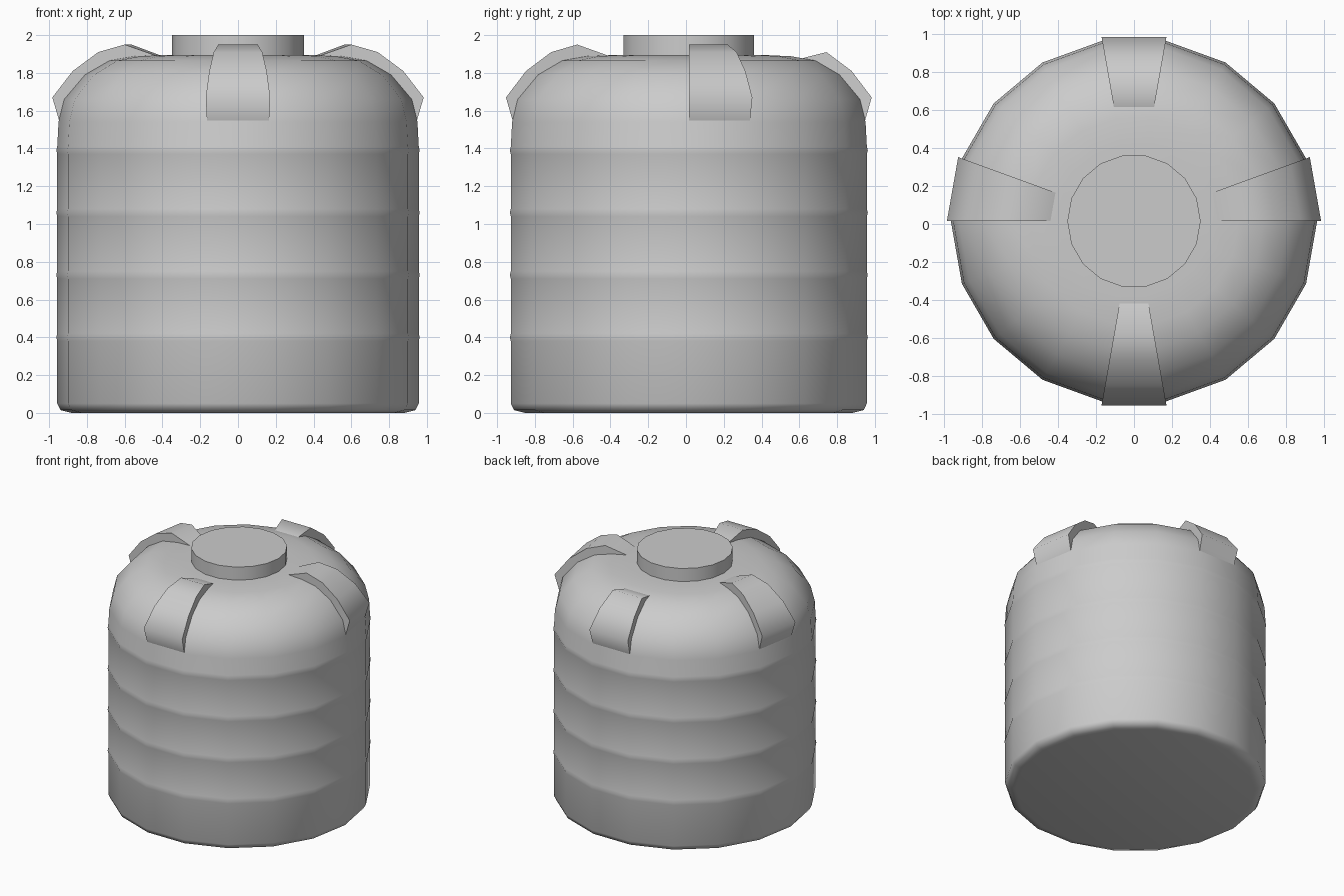
import bpy, bmesh, math

cube = bpy.data.objects.get("Cube")
if cube:
    bpy.data.objects.remove(cube, do_unlink=True)

SIDES = 18
CENTRE_Y = 0.015

grey = bpy.data.materials.new("grey plastic")
grey.use_nodes = True
grey.diffuse_color = (0.6, 0.6, 0.6, 1)
grey.node_tree.nodes["Principled BSDF"].inputs["Base Color"].default_value = (0.6, 0.6, 0.6, 1)


def polar(r, z, degrees):
    a = math.radians(degrees)
    return (r * math.cos(a), r * math.sin(a) + CENTRE_Y, z)


def finish(name, bm):
    bmesh.ops.recalc_face_normals(bm, faces=bm.faces[:])
    mesh = bpy.data.meshes.new(name)
    bm.to_mesh(mesh)
    bm.free()
    mesh.materials.append(grey)
    obj = bpy.data.objects.new(name, mesh)
    bpy.context.collection.objects.link(obj)
    bpy.ops.object.select_all(action="DESELECT")
    obj.select_set(True)
    bpy.context.view_layer.objects.active = obj
    bpy.ops.object.shade_smooth_by_angle(angle=math.radians(60))
    return obj


def lathe(name, profile):
    """Turn an (r, z) profile into a capped faceted solid."""
    bm = bmesh.new()
    rings = [[bm.verts.new(polar(r, z, 360 * i / SIDES)) for i in range(SIDES)]
             for r, z in profile]
    for low, high in zip(rings, rings[1:]):
        for i in range(SIDES):
            j = (i + 1) % SIDES
            bm.faces.new((low[i], low[j], high[j], high[i]))
    bm.faces.new(rings[0][::-1])
    bm.faces.new(rings[-1])
    return finish(name, bm)


def rib(name, start, profile):
    """Wedge spanning one facet of the tank, closed inside the shell."""
    bm = bmesh.new()
    section = profile + [(0.5, 1.84), (0.75, 1.76), (0.88, 1.6)]
    a, b = [[bm.verts.new(polar(r, z, start + turn)) for r, z in section]
            for turn in (0, 360 / SIDES)]
    for i in range(len(section)):
        j = (i + 1) % len(section)
        bm.faces.new((a[i], a[j], b[j], b[i]))
    bm.faces.new(a)
    bm.faces.new(b[::-1])
    return finish(name, bm)


# Tank shell: rounded foot, straight wall with faint hoops, domed shoulder
wall = [(0.9, 0.005), (0.94, 0.015), (0.957, 0.05)]
for z in (0.4, 0.73, 1.06, 1.39):
    wall += [(0.957, z - 0.02), (0.962, z), (0.957, z + 0.02)]
shoulder = [(0.95, 1.54), (0.92, 1.66), (0.81, 1.79), (0.68, 1.865),
            (0.55, 1.888), (0.4, 1.895)]
lathe("tank_body", [(0.88, 0)] + wall + shoulder)

# Lid
lathe("lid", [(0.35, 1.87), (0.35, 2.0)])

# Shoulder ribs; the back one is shorter
outer = [(0.945, 1.54), (0.983, 1.67), (0.875, 1.81), (0.74, 1.91)]
long_rib = outer + [(0.6, 1.95), (0.43, 1.89)]
rib("left_rib", 0, long_rib)
rib("right_rib", 160, long_rib)
rib("front_rib", 260, long_rib)
rib("back_rib", 80, outer + [(0.6, 1.875)])
